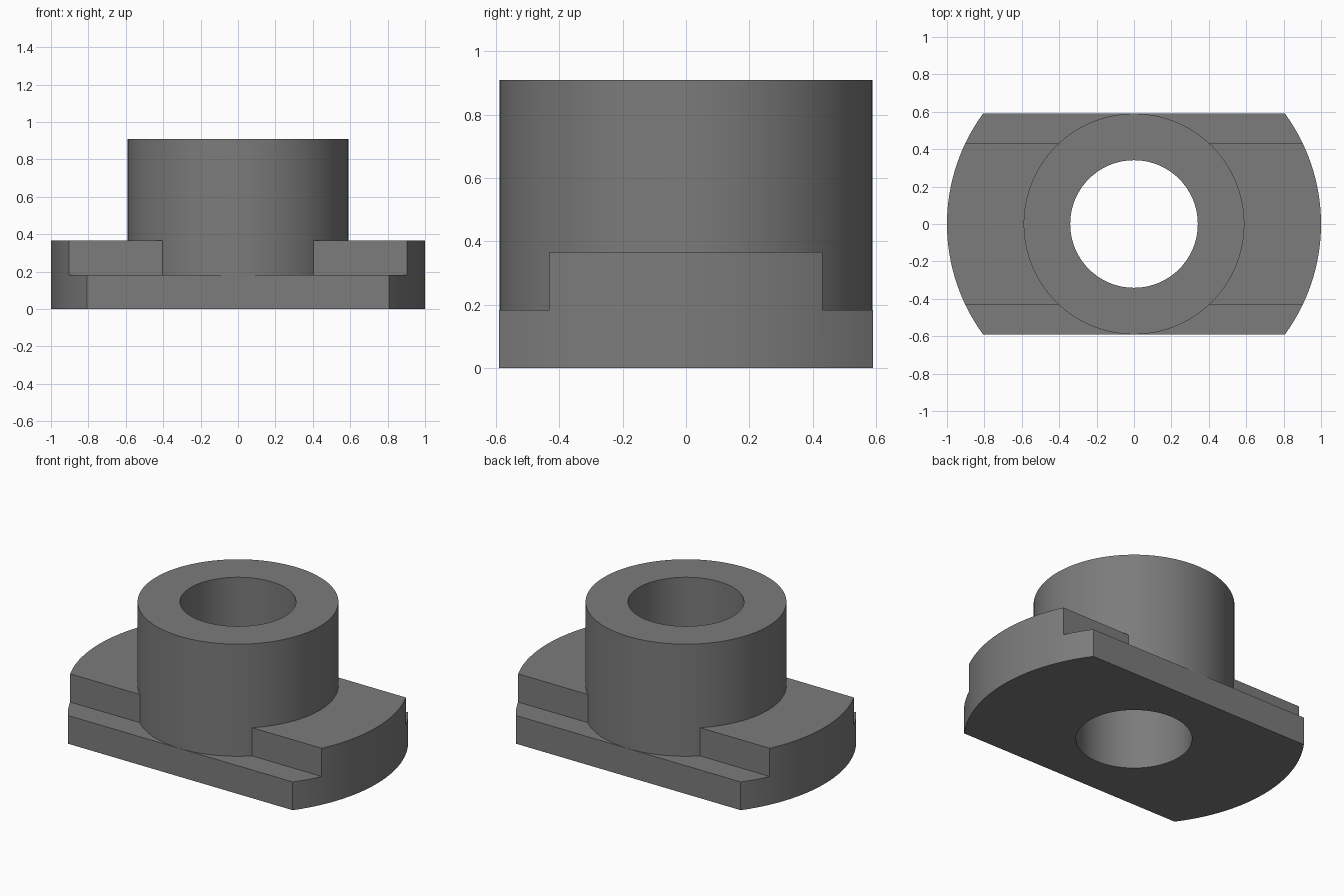
import bpy, math

if "Cube" in bpy.data.objects:
    bpy.data.objects.remove(bpy.data.objects["Cube"])

FLANGE_R, FLANGE_H = 1.0, 0.366
FLAT_Y, STEP_Y, STEP_Z = 0.591, 0.431, 0.183
BOSS_R, BOSS_H, BORE_R = 0.59, 0.91, 0.341


def cylinder(name, radius, z0, z1, sides=128):
    bpy.ops.mesh.primitive_cylinder_add(vertices=sides, radius=radius, depth=z1 - z0,
                                        location=(0, 0, (z0 + z1) / 2))
    ob = bpy.context.object
    ob.name = name
    return ob


def box(name, lo, hi):
    bpy.ops.mesh.primitive_cube_add(size=1, location=[(a + b) / 2 for a, b in zip(lo, hi)])
    ob = bpy.context.object
    ob.name = name
    ob.scale = [b - a for a, b in zip(lo, hi)]
    return ob


def combine(target, tool, operation):
    """Apply a boolean and discard the tool object."""
    tool.hide_render = True
    mod = target.modifiers.new(operation.lower(), 'BOOLEAN')
    mod.operation, mod.solver, mod.object = operation, 'EXACT', tool
    bpy.context.view_layer.update()
    bpy.context.view_layer.objects.active = target
    bpy.ops.object.modifier_apply(modifier=mod.name)
    bpy.data.objects.remove(tool, do_unlink=True)


# Round flange
body = cylinder("flanged_bushing", FLANGE_R, 0, FLANGE_H)

# Flats on both sides, then the raised step above them
for s in (-1, 1):
    for y, z in ((FLAT_Y, -0.5), (STEP_Y, STEP_Z)):
        y0, y1 = sorted((s * y, s * 1.5))
        combine(body, box("side_cutter", (-1.5, y0, z), (1.5, y1, 1)), 'DIFFERENCE')

# Central boss and through bore
combine(body, cylinder("boss", BOSS_R, 0.1, BOSS_H), 'UNION')
combine(body, cylinder("bore_cutter", BORE_R, -0.5, 1.5), 'DIFFERENCE')

# Dark grey finish
dark = bpy.data.materials.new("dark_grey")
dark.diffuse_color = (0.2, 0.2, 0.2, 1)
dark.use_nodes = True
dark.node_tree.nodes["Principled BSDF"].inputs["Base Color"].default_value = dark.diffuse_color
body.data.materials.clear()
body.data.materials.append(dark)
for face in body.data.polygons:
    face.material_index = 0

# Origin at the base centre; smooth round walls, crisp edges
bpy.ops.object.select_all(action='DESELECT')
body.select_set(True)
bpy.context.view_layer.objects.active = body
bpy.ops.object.transform_apply(location=True, rotation=True, scale=True)
bpy.ops.object.shade_smooth_by_angle(angle=math.radians(30))
